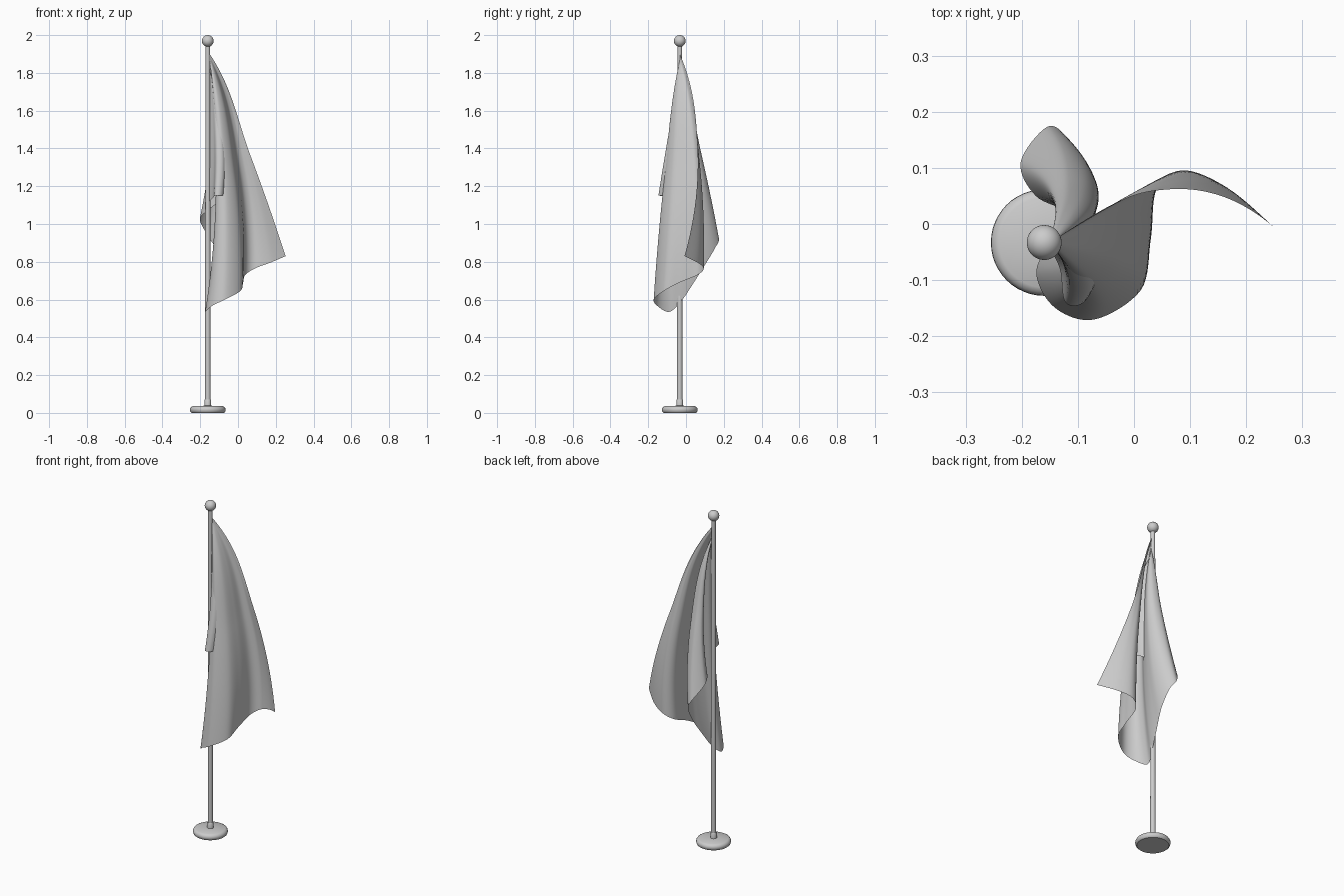
import bpy, bmesh, math
from mathutils import Vector

if "Cube" in bpy.data.objects:
    bpy.data.objects.remove(bpy.data.objects["Cube"])

PX, PY = -0.16, -0.033


def finish(name, bm, angle):
    bmesh.ops.recalc_face_normals(bm, faces=bm.faces)
    me = bpy.data.meshes.new(name)
    bm.to_mesh(me)
    bm.free()
    ob = bpy.data.objects.new(name, me)
    bpy.context.collection.objects.link(ob)
    bpy.ops.object.select_all(action='DESELECT')
    ob.select_set(True)
    bpy.context.view_layer.objects.active = ob
    bpy.ops.object.shade_smooth_by_angle(angle=math.radians(angle))
    return ob


def lathe(name, profile, steps=48):
    # Spin an (r, z) profile around the pole axis
    bm = bmesh.new()
    rings = []
    for r, z in profile:
        if r == 0:
            rings.append([bm.verts.new((PX, PY, z))] * steps)
        else:
            rings.append([bm.verts.new((PX + r * math.cos(2 * math.pi * i / steps),
                                        PY + r * math.sin(2 * math.pi * i / steps), z))
                          for i in range(steps)])
    for a, b in zip(rings, rings[1:]):
        for i in range(steps):
            j = (i + 1) % steps
            bm.faces.new(list(dict.fromkeys((a[i], a[j], b[j], b[i]))))
    return finish(name, bm, 35)


# Stand: rounded disc base, collar, pole and ball finial
lathe("base", [(0, 0), (0.086, 0), (0.092, 0.005), (0.095, 0.015), (0.094, 0.023),
               (0.089, 0.031), (0.08, 0.036), (0.016, 0.038), (0, 0.038)])
lathe("collar", [(0, 0.035), (0.018, 0.035), (0.018, 0.068), (0.016, 0.071), (0, 0.071)])
lathe("pole", [(0, 0.06), (0.0145, 0.06), (0.0125, 1.95), (0, 1.95)], 32)
lathe("ball", [(0.031 * math.sin(math.pi * i / 20) if 0 < i < 20 else 0,
                1.969 - 0.031 * math.cos(math.pi * i / 20)) for i in range(21)])

# Flag hem: lower end (x, y, z) and halfway point (x, y) of each hanging fold line
HEM = [
    (0.252, -0.008, 0.83, 0.065, 0.062), (0.17, 0.062, 0.795, 0.048, 0.069),
    (0.09, 0.094, 0.765, 0.025, 0.070), (0.038, 0.06, 0.73, 0.003, 0.048),
    (0.027, -0.035, 0.69, -0.004, -0.01), (0.012, -0.118, 0.645, -0.022, -0.075),
    (-0.07, -0.17, 0.60, -0.07, -0.115), (-0.14, -0.15, 0.565, -0.11, -0.105),
    (-0.174, -0.09, 0.535, -0.115, -0.07), (-0.152, -0.03, 0.585, -0.09, -0.03),
    (-0.13, 0.035, 0.68, -0.07, 0.015), (-0.112, 0.095, 0.775, -0.065, 0.048),
    (-0.12, 0.152, 0.87, -0.085, 0.073), (-0.155, 0.173, 0.93, -0.12, 0.08),
    (-0.202, 0.11, 1.02, -0.145, 0.055), (-0.175, 0.05, 1.06, -0.135, 0.025),
    (-0.11, 0.015, 1.11, -0.1, 0.0), (-0.063, -0.06, 1.15, -0.068, -0.05),
    (-0.085, -0.135, 1.15, -0.085, -0.088), (-0.122, -0.14, 1.15, -0.115, -0.09),
    (-0.132, -0.08, 1.14, -0.13, -0.065), (-0.152, -0.04, 1.12, -0.15, -0.038),
]


def spline(pts, t):
    # Catmull-Rom through the points
    n = len(pts)
    i = min(int(t), n - 2)
    f = t - i
    p = [Vector(pts[min(max(k, 0), n - 1)]) for k in range(i - 1, i + 3)]
    return 0.5 * (2 * p[1] + (p[2] - p[0]) * f + (2 * p[0] - 5 * p[1] + 4 * p[2] - p[3]) * f * f
                  + (3 * p[1] - p[0] - 3 * p[2] + p[3]) * f ** 3)


def make_flag(sub=8, rows=48):
    bm = bmesh.new()
    n = (len(HEM) - 1) * sub
    grid = []
    for c in range(n + 1):
        ex, ey, ez, mx, my = spline(HEM, c / sub)
        a = Vector((-0.15, PY, 1.9 - 0.12 * c / n))
        e = Vector((ex, ey, ez))
        m = Vector((mx, my, (a.z + ez) / 2))
        k = 2 * m - (a + e) / 2
        out = Vector((mx - a.x, my - a.y, 0))
        line = []
        for r in range(rows + 1):
            s = r / rows
            bulge = 5 * s * max(0, 0.5 - s) ** 2   # fuller drape near the top
            line.append(bm.verts.new(a * (1 - s) ** 2 + k * 2 * s * (1 - s) + e * s * s + out * bulge))
        grid.append(line)
    for p, q in zip(grid, grid[1:]):
        for r in range(rows):
            bm.faces.new((p[r], p[r + 1], q[r + 1], q[r]))
    return finish("flag", bm, 180)


# Draped flag
make_flag()
